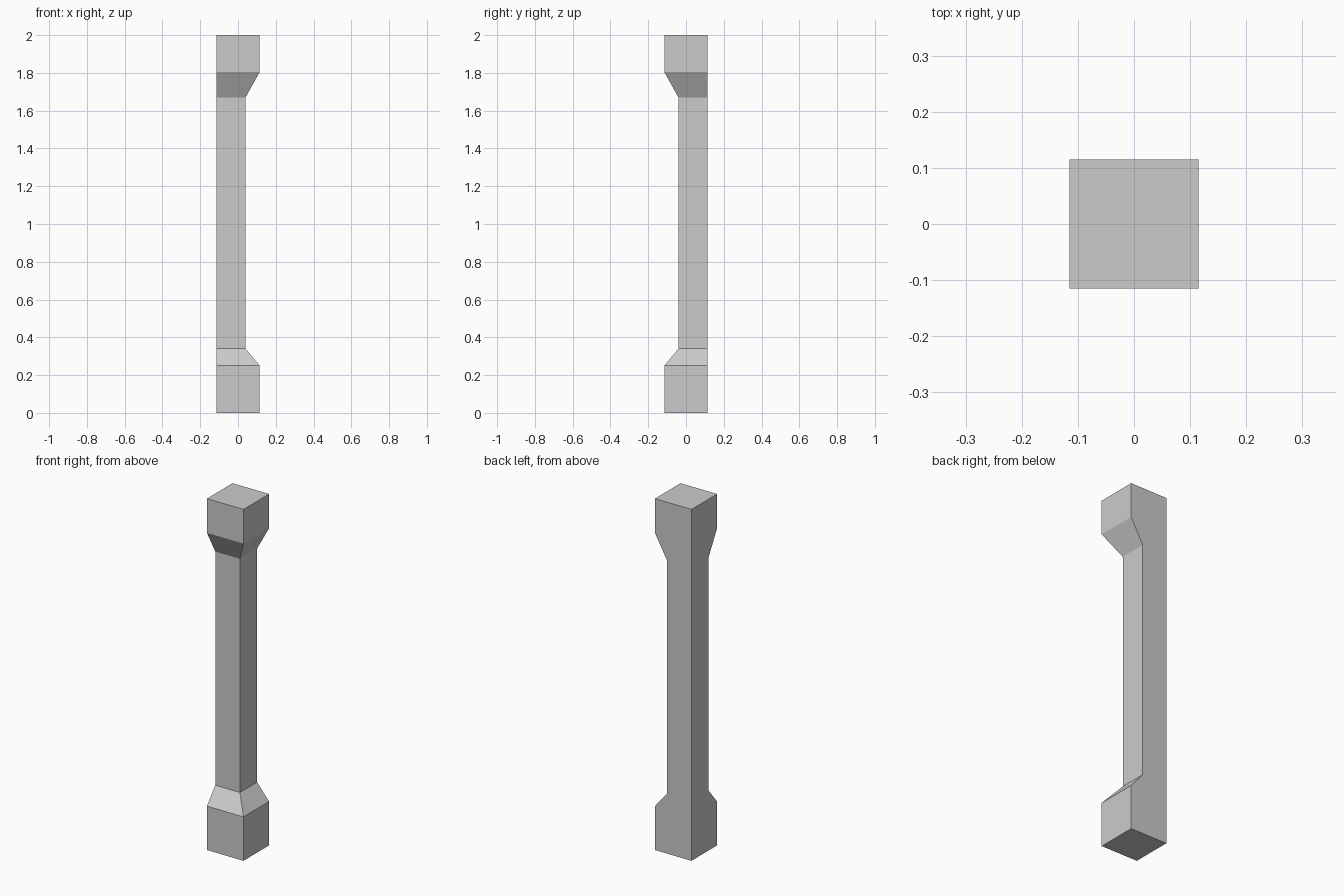
import bpy, bmesh

if "Cube" in bpy.data.objects:
    bpy.data.objects.remove(bpy.data.objects["Cube"])

HALF = 0.115     # half width of the base and cap blocks
INNER = 0.04     # recessed right/front edge of the shaft

# (height, reach of the right and front faces); left and back stay flush
PROFILE = [(0, HALF), (0.25, HALF), (0.34, INNER),
           (1.67, INNER), (1.805, HALF), (2.0, HALF)]


def ring(bm, z, reach):
    corners = [(-HALF, -reach), (reach, -reach), (reach, HALF), (-HALF, HALF)]
    return [bm.verts.new((x, y, z)) for x, y in corners]


# Corner post: square sections lofted from base to cap
bm = bmesh.new()
rings = [ring(bm, z, r) for z, r in PROFILE]
for low, high in zip(rings, rings[1:]):
    for i in range(4):
        j = (i + 1) % 4
        bm.faces.new((low[i], low[j], high[j], high[i]))
bm.faces.new(rings[0][::-1])
bm.faces.new(rings[-1])

# Merge the flush left and back walls into single flat faces
bmesh.ops.dissolve_limit(bm, angle_limit=0.01, verts=bm.verts, edges=bm.edges)
bmesh.ops.recalc_face_normals(bm, faces=bm.faces)

mesh = bpy.data.meshes.new("corner_post")
bm.to_mesh(mesh)
bm.free()
bpy.context.collection.objects.link(bpy.data.objects.new("corner_post", mesh))
